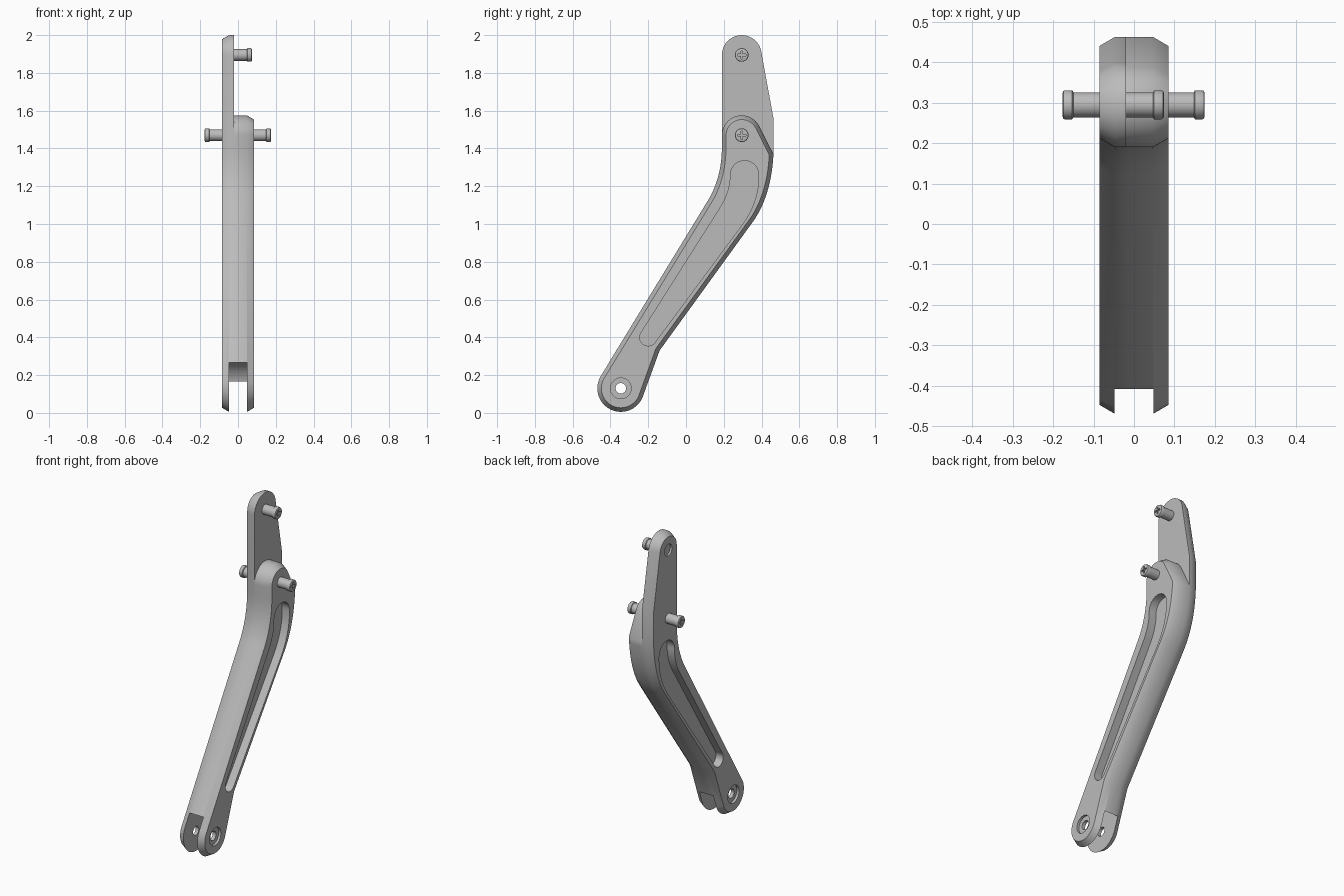
import bpy, bmesh
from math import cos, sin, radians, tau
from mathutils import Vector

if "Cube" in bpy.data.objects:
    bpy.data.objects.remove(bpy.data.objects["Cube"])

GREY = (0.5, 0.5, 0.5, 1.0)
metal = bpy.data.materials.new("grey_metal")
metal.use_nodes = True
metal.diffuse_color = GREY
metal.node_tree.nodes["Principled BSDF"].inputs["Base Color"].default_value = GREY

# Half thickness, chamfer start and chamfer inset of the lever
HALF, FLAT, INSET, SEAM = 0.085, 0.047, 0.022, -0.02
FORK, PIVOT, UPPER = (-0.345, 0.13), (0.295, 1.47), (0.295, 1.895)


def arc(centre, r, start, end, n=24):
    angles = [radians(start + (end - start) * i / n) for i in range(n + 1)]
    return [Vector((centre[0] + r * cos(a), centre[1] + r * sin(a))) for a in angles]


def circle(centre, r, n=40):
    return arc(centre, r, 0, 360, n)[:-1]


def bend(a, b, c, n=14):
    a, b, c = Vector(a), Vector(b), Vector(c)
    ts = [i / n for i in range(n + 1)]
    return [a * (1 - t) ** 2 + b * 2 * t * (1 - t) + c * t * t for t in ts]


def inset(points, d):
    """Move a counter-clockwise outline inward with mitred corners."""
    result = []
    for i, p in enumerate(points):
        u = (p - points[i - 1]).normalized()
        v = (points[(i + 1) % len(points)] - p).normalized()
        n1, n2 = Vector((-u.y, u.x)), Vector((-v.y, v.x))
        result.append(p + (n1 + n2) * d / (1 + n1.dot(n2)))
    return result


def loft(name, layers):
    """Join (x, outline) layers into a closed solid."""
    bm = bmesh.new()
    loops = [[bm.verts.new((x, *p)) for p in outline] for x, outline in layers]
    for low, high in zip(loops, loops[1:]):
        for i in range(len(low)):
            bm.faces.new((low[i - 1], low[i], high[i], high[i - 1]))
    bm.faces.new(loops[0][::-1])
    bm.faces.new(loops[-1])
    bmesh.ops.recalc_face_normals(bm, faces=bm.faces)
    mesh = bpy.data.meshes.new(name)
    bm.to_mesh(mesh)
    bm.free()
    obj = bpy.data.objects.new(name, mesh)
    bpy.context.collection.objects.link(obj)
    mesh.materials.append(metal)
    return obj


def prism(name, x0, x1, outline):
    cutter = loft(name, [(x0, outline), (x1, outline)])
    cutter.hide_render = True
    return cutter


def finish(obj, cutters):
    bpy.ops.object.select_all(action="DESELECT")
    obj.select_set(True)
    bpy.context.view_layer.objects.active = obj
    for cutter in cutters:
        mod = obj.modifiers.new("cut", "BOOLEAN")
        mod.operation, mod.solver, mod.object = "DIFFERENCE", "EXACT", cutter
        bpy.ops.object.modifier_apply(modifier=mod.name)
    bpy.ops.object.shade_smooth_by_angle(angle=radians(32))


# Lever outlines: both halves share the lower arm, only the plate rises to the top
lower = (arc(FORK, 0.125, 148.6, 340, 32) + [Vector((-0.14, 0.33))]
         + bend((0.355, 1.013), (0.452, 1.15), (0.463, 1.37)))
front_bend = bend((0.19, 1.41), (0.19, 1.25), (0.12, 1.131))
arm_outline = lower + arc(PIVOT, 0.105, 26, 180) + front_bend
plate_outline = (lower + [Vector((0.463, 1.56))]
                 + arc(UPPER, 0.105, 10, 180) + front_bend)

arm = loft("lever_arm", [(SEAM, arm_outline), (FLAT, arm_outline),
                         (HALF, inset(arm_outline, INSET))])
plate = loft("lever_plate", [(-HALF, inset(plate_outline, INSET)),
                             (-FLAT, plate_outline), (SEAM, plate_outline)])

# Cutters: fork gap, fork hole, counterbores, side pockets and plate recess
pocket = (arc((-0.2, 0.4), 0.045, 148, 324)
          + bend((0.30, 1.0), (0.385, 1.12), (0.385, 1.25))
          + arc((0.31, 1.26), 0.075, 4, 176)
          + bend((0.235, 1.25), (0.235, 1.18), (0.19, 1.10)))
common = [prism("fork_gap_cutter", -0.048, 0.048, circle(FORK, 0.15, 64)),
          prism("fork_hole_cutter", -0.2, 0.2, circle(FORK, 0.028))]


def side_cutters(side):
    def between(inner, outer):
        return sorted((side * inner, side * outer))
    return [prism("pocket_cutter", *between(0.035, 0.12), pocket),
            prism("counterbore_cutter", *between(0.07, 0.12), circle(FORK, 0.055))]


right_cuts, left_cuts = side_cutters(1), side_cutters(-1)
left_cuts.append(prism("recess_cutter", -0.12, -0.073, circle(UPPER, 0.036)))
finish(arm, common + right_cuts)
finish(plate, common + left_cuts)


# Pins with rounded heads and cross-shaped drive recesses
def head(tip, side):
    steps = [(0.027, 0.031), (0.024, 0.036), (0.006, 0.036), (0.002, 0.034), (0, 0.029)]
    return [(tip - side * back, r) for back, r in steps]


def cross(centre, long=0.022, short=0.005):
    corners = [(long, -short), (long, short), (short, short), (short, long)]
    points = []
    for c, s in ((1, 0), (0, 1), (-1, 0), (0, -1)):
        points += [Vector((centre[0] + a * c - b * s, centre[1] + a * s + b * c))
                   for a, b in corners[:3]]
    return points


def pin(name, centre, profile, tips):
    body = loft(name, [(x, circle(centre, r)) for x, r in profile])
    cuts = [prism("drive_cutter", tip - 0.012, tip + 0.012, cross(centre))
            for tip in tips]
    finish(body, cuts)
    return cuts


used = pin("pivot_pin", PIVOT, head(-0.177, -1)[::-1] + head(0.175, 1), (-0.177, 0.175))
used += pin("upper_pin", UPPER, [(-0.05, 0.031)] + head(0.074, 1), (0.074,))

for cutter in common + right_cuts + left_cuts + used:
    bpy.data.objects.remove(cutter)
